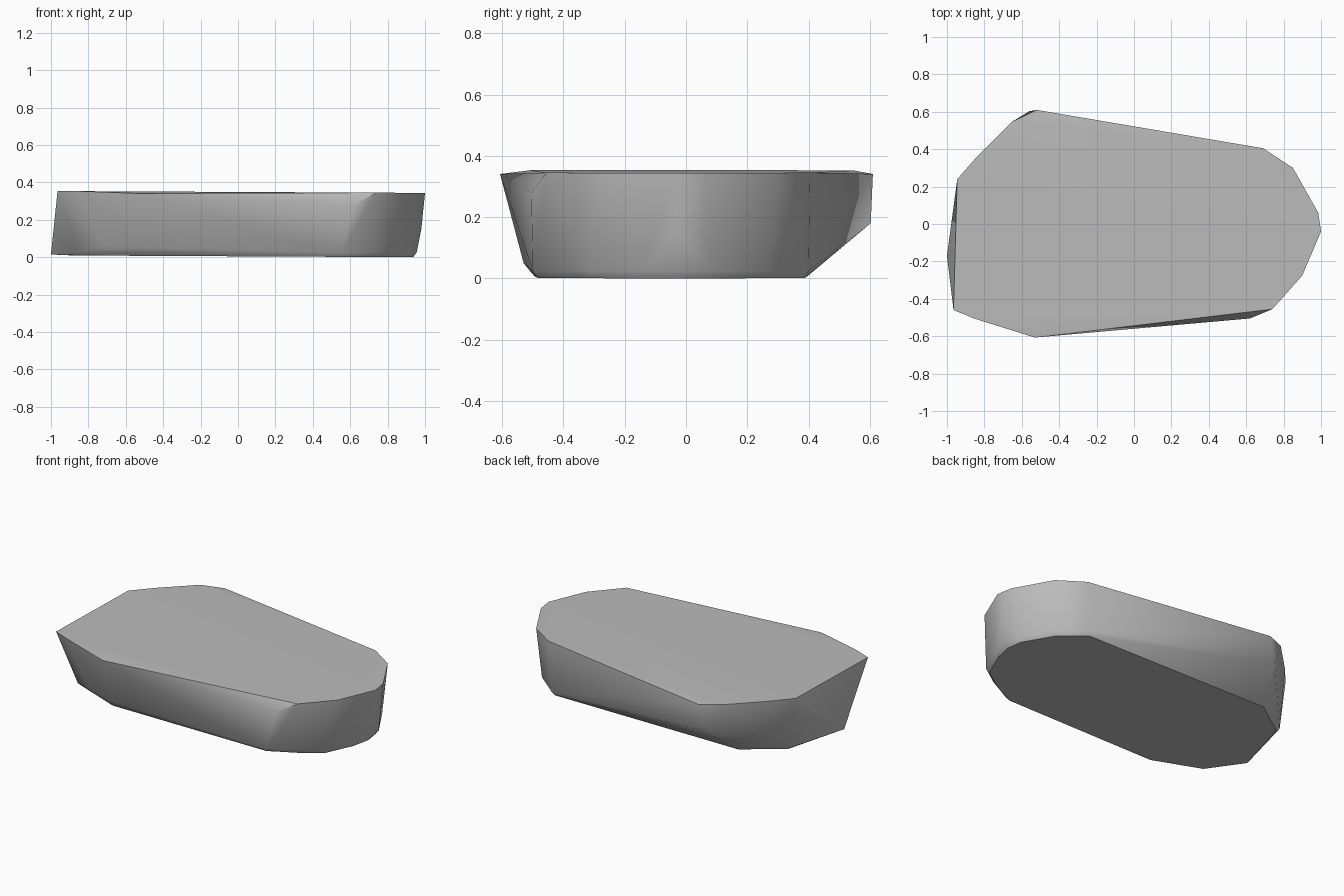
import bpy
import bmesh
import math

if "Cube" in bpy.data.objects:
    bpy.data.objects.remove(bpy.data.objects["Cube"], do_unlink=True)

# Outline of the flat top, counter-clockwise
top_outline = [(-0.965, -0.46), (-0.85, -0.507), (-0.53, -0.607), (0.74, -0.455),
               (0.90, -0.275), (1.0, -0.04), (0.985, 0.06), (0.85, 0.30),
               (0.69, 0.405), (-0.52, 0.61), (-0.65, 0.548), (-0.84, 0.36),
               (-0.945, 0.24)]
# Outline of the lower rim, counter-clockwise
rim_outline = [(-0.86, -0.39), (-0.55, -0.51), (0.55, -0.50), (0.72, -0.41),
               (0.85, -0.32), (0.93, -0.14), (0.955, -0.02), (0.94, 0.08),
               (0.83, 0.27), (0.67, 0.40), (-0.66, 0.41), (-0.90, 0.24)]
# Corners on the chamfers and the bulging ends
side_corners = [(0.62, -0.505, 0.28), (-0.56, 0.603, 0.18), (-1.0, -0.17, 0.015),
                (0.98, -0.03, 0.15), (-0.55, -0.53, 0.05), (-0.72, -0.47, 0.06)]


def top_height(x):
    return 0.349 - 0.005 * x


points = [(x, y, 0.341 if abs(y) > 0.6 else top_height(x)) for x, y in top_outline]
points += [(x, y, 0.025) for x, y in rim_outline]
points += [(x * 0.98, y * 0.97, 0.005 - 0.005 * x) for x, y in rim_outline]
points += side_corners

# Slab skinned tightly around its rims and corners
bm = bmesh.new()
for p in points:
    bm.verts.new(p)
hull = bmesh.ops.convex_hull(bm, input=bm.verts)
loose = {g for g in hull["geom_interior"] + hull["geom_unused"]
         if isinstance(g, bmesh.types.BMVert)}
bmesh.ops.delete(bm, geom=list(loose), context='VERTS')
bmesh.ops.recalc_face_normals(bm, faces=bm.faces)
lowest = min(v.co.z for v in bm.verts)
bmesh.ops.translate(bm, verts=bm.verts, vec=(0, 0, -lowest))
mesh = bpy.data.meshes.new("stone_slab")
bm.to_mesh(mesh)
bm.free()
slab = bpy.data.objects.new("stone_slab", mesh)
bpy.context.collection.objects.link(slab)

# Plain grey stone
grey = bpy.data.materials.new("stone_grey")
grey.use_nodes = True
colour = (0.5, 0.5, 0.5, 1)
grey.diffuse_color = colour
grey.node_tree.nodes["Principled BSDF"].inputs["Base Color"].default_value = colour
mesh.materials.append(grey)

bpy.context.view_layer.objects.active = slab
slab.select_set(True)
bpy.ops.object.shade_smooth_by_angle(angle=math.radians(35))
